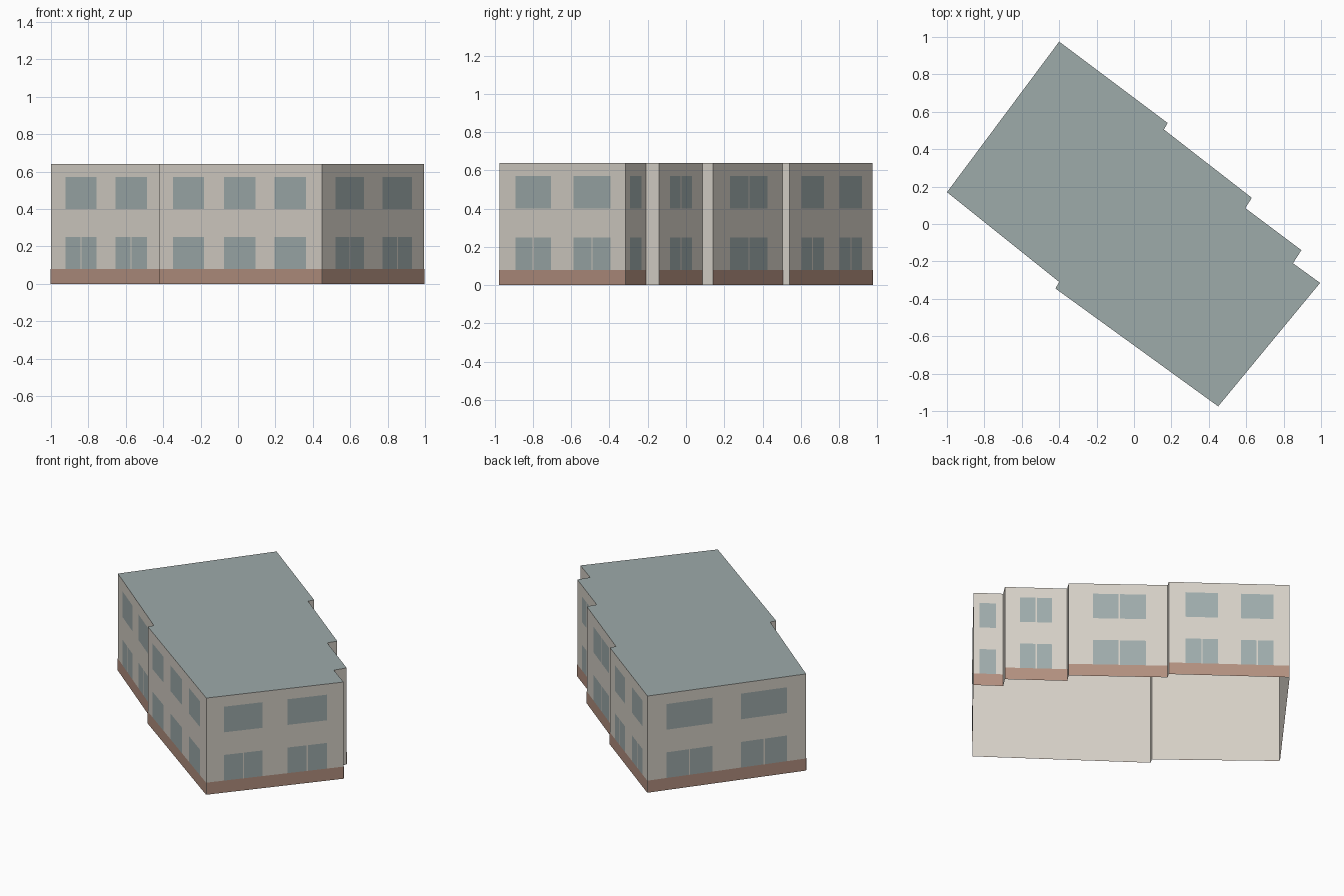
import bpy
from mathutils import Vector

cube = bpy.data.objects.get("Cube")
if cube:
    bpy.data.objects.remove(cube)

HEIGHT, BAND, GAP = 0.64, 0.08, 0.008
LOWER, UPPER = (0.08, 0.25), (0.40, 0.57)


def material(name, color):
    m = bpy.data.materials.new(name)
    m.use_nodes = True
    m.diffuse_color = (*color, 1)
    bsdf = m.node_tree.nodes["Principled BSDF"]
    bsdf.inputs["Base Color"].default_value = (*color, 1)
    bsdf.inputs["Roughness"].default_value = 0.9
    return m


render_wall = material("beige render", (0.67, 0.63, 0.57))
brick = material("red brick", (0.45, 0.28, 0.215))
glass = material("window glass", (0.345, 0.41, 0.41))
roofing = material("grey green roofing", (0.34, 0.405, 0.40))


def mesh_object(name, verts, faces, mat):
    mesh = bpy.data.meshes.new(name)
    mesh.from_pydata(verts, [], faces)
    mesh.materials.append(mat)
    obj = bpy.data.objects.new(name, mesh)
    bpy.context.collection.objects.link(obj)
    return obj


def quads_object(name, quads, mat):
    verts = [v for q in quads for v in q]
    faces = [range(4 * i, 4 * i + 4) for i in range(len(quads))]
    return mesh_object(name, verts, faces, mat)


def panel(a, b, start, end, low, high, offset=0.002):
    """Rectangle on the wall a-b, from start to end along it, just proud of it."""
    run = b - a
    out = Vector((run.y, -run.x, 0)).normalized() * offset
    p, q = a + run * start + out, a + run * end + out
    return [p + Vector((0, 0, low)), q + Vector((0, 0, low)),
            q + Vector((0, 0, high)), p + Vector((0, 0, high))]


# Stepped footprint, counterclockwise; each wall runs to the next corner
outline = [Vector((x, y, 0)) for x, y in (
    (-1, 0.17), (-0.40, -0.31), (-0.42, -0.345), (0.45, -0.975),
    (0.995, -0.315), (0.85, -0.21), (0.895, -0.14), (0.595, 0.085),
    (0.63, 0.14), (0.16, 0.505), (0.18, 0.54), (-0.40, 0.975))]
count = len(outline)
walls = [(outline[i], outline[(i + 1) % count]) for i in range(count)]

# Wall shell, open underneath, and the flat roof
quads_object("walls", [panel(a, b, 0, 1, 0, HEIGHT, 0) for a, b in walls], render_wall)
mesh_object("roof", [p + Vector((0, 0, HEIGHT)) for p in outline], [range(count)], roofing)

# Facades: wall index, window spans along the wall, lower split, upper split
facades = {
    "front_left_bay": (0, [(0.133, 0.408), (0.575, 0.858)], True, False),
    "front_main_bay": (2, [(0.086, 0.276), (0.397, 0.592), (0.707, 0.902)], False, False),
    "east_end": (3, [(0.13, 0.41), (0.59, 0.88)], True, False),
    "rear_bay_narrow": (4, [(0.2, 0.76)], False, False),
    "rear_bay_small": (6, [(0.245, 0.755)], True, True),
    "rear_bay_middle": (8, [(0.245, 0.78)], True, True),
    "rear_bay_large": (10, [(0.14, 0.41), (0.60, 0.87)], True, False),
    "west_end": (11, [(0.12, 0.41), (0.59, 0.88)], True, False),
}
for name, (index, spans, split_lower, split_upper) in facades.items():
    a, b = walls[index]
    half_gap = GAP / 2 / (b - a).length
    panes = []
    for start, end in spans:
        middle = (start + end) / 2
        for (low, high), split in ((LOWER, split_lower), (UPPER, split_upper)):
            if split:
                panes.append(panel(a, b, start, middle - half_gap, low, high))
                panes.append(panel(a, b, middle + half_gap, end, low, high))
            else:
                panes.append(panel(a, b, start, end, low, high))
    quads_object(name + "_windows", panes, glass)
    quads_object(name + "_brick_base", [panel(a, b, 0, 1, 0, BAND)], brick)
